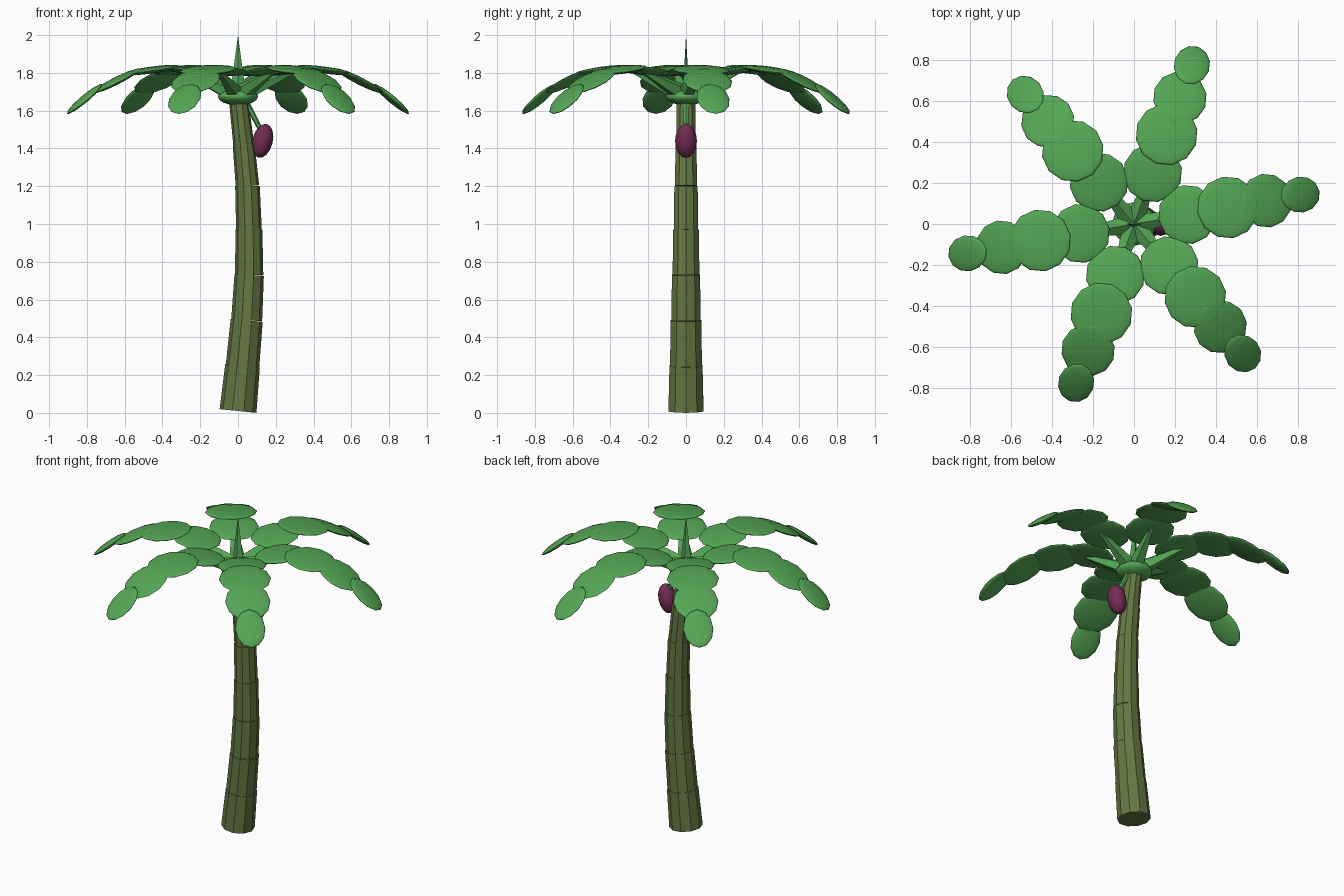
import bpy
from math import radians, cos, sin
from mathutils import Vector, Matrix

if "Cube" in bpy.data.objects:
    bpy.data.objects.remove(bpy.data.objects["Cube"])


def make_material(name, rgb):
    mat = bpy.data.materials.new(name)
    mat.use_nodes = True
    mat.diffuse_color = (*rgb, 1)
    mat.node_tree.nodes["Principled BSDF"].inputs["Base Color"].default_value = (*rgb, 1)
    return mat


LEAF = make_material("leaf green", (0.09, 0.38, 0.09))
BARK = make_material("olive bark", (0.13, 0.19, 0.055))
FRUIT = make_material("purple blossom", (0.17, 0.025, 0.085))


def finish(name, mat, smooth=0):
    obj = bpy.context.object
    obj.name = name
    obj.data.materials.append(mat)
    if smooth:
        bpy.ops.object.shade_smooth_by_angle(angle=radians(smooth))
    return obj


def ellipsoid(name, mat, matrix, size, segments=12, rings=8):
    bpy.ops.mesh.primitive_uv_sphere_add(segments=segments, ring_count=rings, radius=1)
    obj = finish(name, mat, 50)
    obj.matrix_world = matrix @ Matrix.Diagonal((*size, 1))
    return obj


def limb(name, mat, start, end, r1, r2, sides):
    start, end = Vector(start), Vector(end)
    axis = end - start
    bpy.ops.mesh.primitive_cone_add(vertices=sides, radius1=r1, radius2=r2, depth=axis.length)
    obj = finish(name, mat)
    obj.matrix_world = (Matrix.Translation((start + end) / 2)
                        @ axis.to_track_quat("Z", "Y").to_matrix().to_4x4())
    return obj


# Trunk: stacked tapering segments along a gentle bend (x, z, radius)
trunk = [(0, 0.01, 0.098), (0.024, 0.25, 0.089), (0.046, 0.49, 0.082),
         (0.059, 0.73, 0.075), (0.058, 0.97, 0.068), (0.05, 1.2, 0.062),
         (0.03, 1.42, 0.055), (0.003, 1.66, 0.048)]
for i, (low, high) in enumerate(zip(trunk, trunk[1:])):
    limb(f"trunk_segment_{i + 1}", BARK, (low[0], 0, low[1]), (high[0], 0, high[1]),
         low[2], high[2] + 0.003, 10)

# Crown: flattened hub with an upright unopened leaf
ellipsoid("crown_hub", LEAF, Matrix.Translation((0, 0, 1.675)), (0.107, 0.107, 0.047))
spear = limb("new_leaf_spear", LEAF, (0, 0, 1.69), (0, 0, 2), 0.042, 0, 4)
spear.scale.y = 0.4

# Fronds: a stem and four drooping leaf pads (distance, height, pitch, length, width)
pads = [(0.265, 1.81, 8, 0.145, 0.145), (0.465, 1.815, -8, 0.152, 0.152),
        (0.655, 1.757, -27, 0.142, 0.132), (0.825, 1.662, -40, 0.123, 0.088)]
for i in range(6):
    angle = radians(10 + 60 * i)
    turn = Matrix.Rotation(angle, 4, "Z")
    limb(f"frond_{i + 1}_stem", LEAF, (0, 0, 1.68),
         (0.3 * cos(angle), 0.3 * sin(angle), 1.81), 0.055, 0.012, 5)
    for j, (dist, height, pitch, length, width) in enumerate(pads):
        place = turn @ Matrix.Translation((dist, 0, height)) @ Matrix.Rotation(radians(-pitch), 4, "Y")
        ellipsoid(f"frond_{i + 1}_pad_{j + 1}", LEAF, place, (length, width, 0.018))

# Hanging blossom on its stalk
limb("blossom_stalk", LEAF, (0.03, 0, 1.67), (0.125, 0, 1.49), 0.016, 0.013, 6)
ellipsoid("blossom", FRUIT, Matrix.Translation((0.13, 0, 1.44)) @ Matrix.Rotation(radians(14), 4, "Y"),
          (0.054, 0.058, 0.092))
